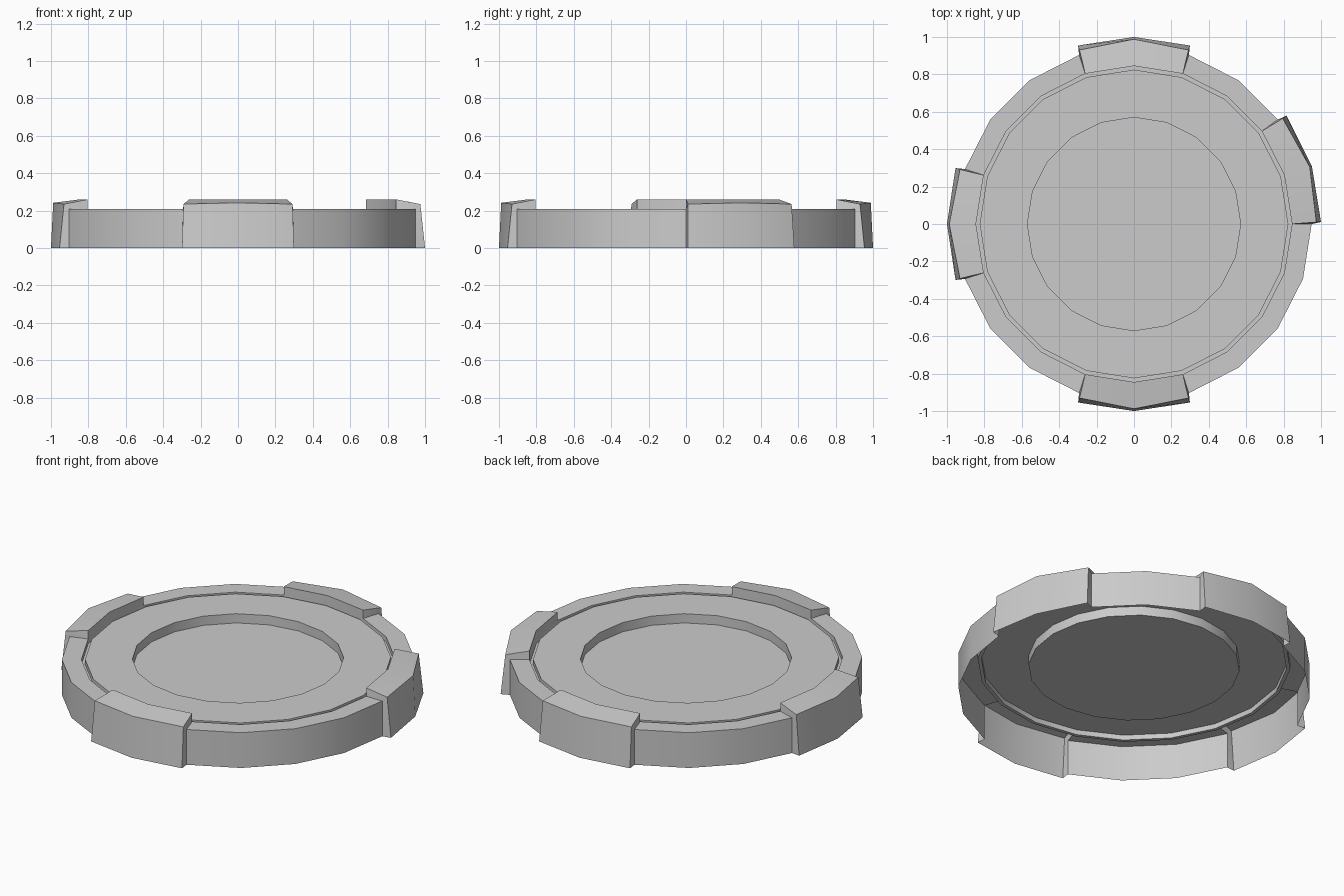
import bpy, bmesh
from math import radians, cos, sin

if "Cube" in bpy.data.objects:
    bpy.data.objects.remove(bpy.data.objects["Cube"])

SIDES = 20
STEP = 360 / SIDES


def pt(r, deg, z):
    a = radians(deg)
    return (r * cos(a), r * sin(a), z)


def finish(bm, name, up):
    """Weld, orient outwards/upwards and shade the part."""
    bmesh.ops.remove_doubles(bm, verts=bm.verts, dist=0.0005)
    bmesh.ops.recalc_face_normals(bm, faces=bm.faces)
    bm.normal_update()
    if sum(f.normal.z * f.calc_area() for f in bm.faces) * up < 0:
        bmesh.ops.reverse_faces(bm, faces=bm.faces)
    me = bpy.data.meshes.new(name)
    bm.to_mesh(me)
    bm.free()
    ob = bpy.data.objects.new(name, me)
    bpy.context.collection.objects.link(ob)
    bpy.ops.object.select_all(action='DESELECT')
    ob.select_set(True)
    bpy.context.view_layer.objects.active = ob
    bpy.ops.object.shade_smooth_by_angle(angle=radians(30))
    return ob


def face(bm, pts):
    bm.faces.new([bm.verts.new(p) for p in pts])


def strip(bm, a, b):
    """Quads between two matching cross-sections."""
    for i in range(len(a) - 1):
        face(bm, (a[i], a[i + 1], b[i + 1], b[i]))


def plain(deg):
    # cross-section of the low rim: inner edge, outer edge, foot
    return [pt(0.845, deg, 0.21), pt(0.95, deg, 0.21), pt(0.95, deg, 0)]


def raised(deg, side):
    # cross-section of a grip tab; side is -1 / 0 / 1 for start, middle, end
    out = deg - side * 0.6
    r, z = (0.975, 0.235) if side else (0.988, 0.242)
    return [pt(0.845, deg, 0.21), pt(0.845, deg, 0.26), pt(r, out, z), pt(1.0, out, 0)]


# Open shell rim with four raised grip tabs, each two sides wide
bm = bmesh.new()
tab_mids = [1, 5, 10, 15]
tab_sectors = {(m + d) % SIDES for m in tab_mids for d in (-1, 0)}
for k in range(SIDES):
    if k not in tab_sectors:
        strip(bm, plain(k * STEP), plain((k + 1) * STEP))
for m in tab_mids:
    sections = [raised((m + d) * STEP, d) for d in (-1, 0, 1)]
    strip(bm, sections[0], sections[1])
    strip(bm, sections[1], sections[2])
    for d in (-1, 1):
        p, t = plain((m + d) * STEP), sections[d + 1]
        face(bm, (p[0], t[1], t[2], p[1]))
        face(bm, (p[1], t[2], t[3], p[2]))
finish(bm, "rim_with_tabs", 1)

# Centre panel: narrow groove, flat ring, sunken round floor
bm = bmesh.new()
profile = [(0.845, 0.21), (0.845, 0.18), (0.825, 0.18), (0.825, 0.21), (0.57, 0.21), (0.57, 0.155)]
for k in range(SIDES):
    a, b = k * STEP, (k + 1) * STEP
    strip(bm, [pt(r, a, z) for r, z in profile], [pt(r, b, z) for r, z in profile])
face(bm, [pt(0.57, k * STEP, 0.155) for k in range(SIDES)])
finish(bm, "centre_panel", 1)
